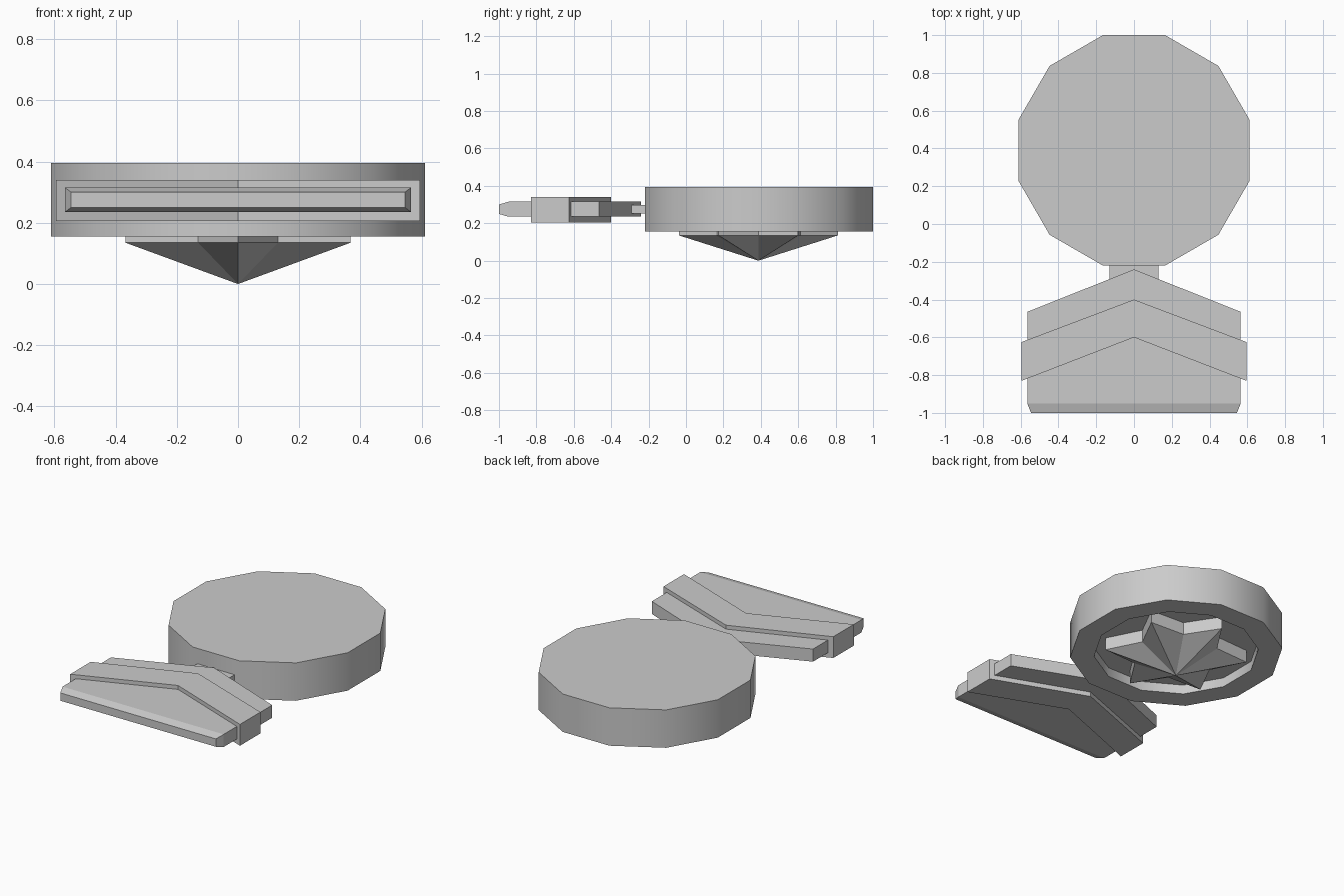
import bpy, bmesh, math
from mathutils import Vector

if "Cube" in bpy.data.objects:
    bpy.data.objects.remove(bpy.data.objects["Cube"])


def finish(bm, name, smooth=False):
    bmesh.ops.recalc_face_normals(bm, faces=bm.faces[:])
    me = bpy.data.meshes.new(name)
    bm.to_mesh(me)
    bm.free()
    ob = bpy.data.objects.new(name, me)
    bpy.context.collection.objects.link(ob)
    if smooth:
        me.polygons.foreach_set("use_smooth", [True] * len(me.polygons))
        me.set_sharp_from_angle(angle=math.radians(35))
    return ob


def prism(outline, z0, z1):
    bm = bmesh.new()
    face = bm.faces.new([bm.verts.new((x, y, z0)) for x, y in outline])
    ext = bmesh.ops.extrude_face_region(bm, geom=[face], use_keep_orig=True)
    top = [g for g in ext["geom"] if isinstance(g, bmesh.types.BMVert)]
    bmesh.ops.translate(bm, verts=top, vec=(0, 0, z1 - z0))
    bmesh.ops.recalc_face_normals(bm, faces=bm.faces[:])
    return bm


def mirrored(half):
    # half runs from the centre line (x = 0) around the right side
    return half + [(-x, y) for x, y in reversed(half) if x > 0]


CY = 0.39

# Twelve-sided medal disc with a recess on its underside
bm = bmesh.new()
rings = []
for r, z in [(0.632, 0.395), (0.632, 0.155), (0.49, 0.155), (0.49, 0.215)]:
    rings.append([bm.verts.new((r * math.cos(math.radians(15 + 30 * i)),
                                CY + r * math.sin(math.radians(15 + 30 * i)), z))
                  for i in range(12)])
for a, b in zip(rings, rings[1:]):
    for i in range(12):
        j = (i + 1) % 12
        bm.faces.new((a[i], a[j], b[j], b[i]))
bm.faces.new(rings[0])
bm.faces.new(rings[-1])
finish(bm, "medal_disc", smooth=True)

# Six-pointed faceted star inside the recess, peak pointing down
bm = bmesh.new()
apex = bm.verts.new((0, CY - 0.003, 0))
low, high = [], []
for i in range(12):
    a = math.radians(90 + 30 * i)
    r = 0.425 if i % 2 == 0 else 0.26
    x, y = r * math.cos(a), CY - 0.003 + r * math.sin(a)
    low.append(bm.verts.new((x, y, 0.135)))
    high.append(bm.verts.new((x, y, 0.215)))
for i in range(12):
    j = (i + 1) % 12
    bm.faces.new((apex, low[i], low[j]))
    bm.faces.new((low[i], high[i], high[j], low[j]))
bm.faces.new(high)
finish(bm, "star")

# Ribbon with peaked top and tapered front end
bm = prism(mirrored([(0, -0.24), (0.565, -0.465), (0.565, -0.95)]), 0.235, 0.315)
front = min(bm.faces, key=lambda f: f.calc_center_median().y)
end = bmesh.ops.extrude_discrete_faces(bm, faces=[front])["faces"][0]
for v in end.verts:
    v.co = Vector((v.co.x * 0.965, -1.0, 0.275 + (v.co.z - 0.275) * 0.62))
finish(bm, "ribbon")

# Thicker chevron band wrapped around the ribbon
chevron = [(0, -0.40), (0.595, -0.625), (0.595, -0.83), (0, -0.60),
           (-0.595, -0.83), (-0.595, -0.625)]
finish(prism(chevron, 0.205, 0.34), "chevron_band")

# Tab joining ribbon and disc
tab = [(0.13, -0.21), (0.13, -0.33), (-0.13, -0.33), (-0.13, -0.21)]
finish(prism(tab, 0.253, 0.298), "connector_tab")
